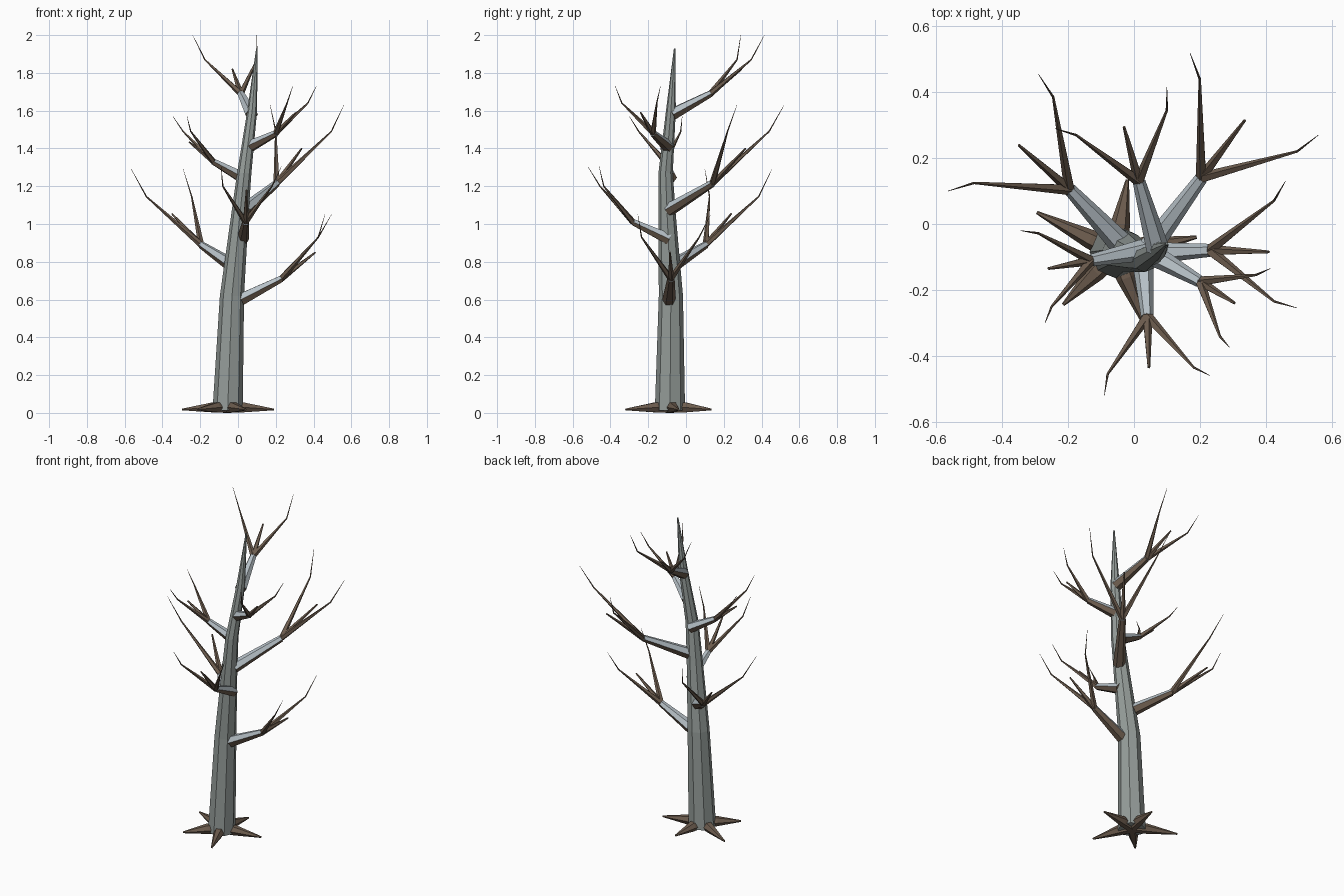
import bpy
import math
from mathutils import Vector

cube = bpy.data.objects.get("Cube")
if cube:
    bpy.data.objects.remove(cube, do_unlink=True)


def material(name, rgb):
    mat = bpy.data.materials.new(name)
    mat.use_nodes = True
    mat.diffuse_color = (*rgb, 1)
    mat.node_tree.nodes["Principled BSDF"].inputs["Base Color"].default_value = (*rgb, 1)
    return mat


GREY = material("grey_bark", (0.3, 0.335, 0.32))
PALE = material("pale_grey_bark", (0.47, 0.53, 0.57))
BROWN = material("brown_wood", (0.155, 0.11, 0.078))


def limb(name, points, radii, sides, mats, level=False):
    """Faceted tapering tube along a path, with flat capped ends."""
    points = [Vector(p) for p in points]
    verts, faces = [], []
    last = len(points) - 1
    for i, (centre, radius) in enumerate(zip(points, radii)):
        along = (points[min(i + 1, last)] - points[max(i - 1, 0)]).normalized()
        if level:
            side, up = Vector((1, 0, 0)), Vector((0, 1, 0))
        else:
            side = Vector((0, 0, 1)).cross(along).normalized()
            up = along.cross(side)
        for k in range(sides):
            a = math.tau * k / sides
            verts.append(centre + radius * (side * math.cos(a) + up * math.sin(a)))
    for i in range(last):
        for k in range(sides):
            a, b = i * sides + k, i * sides + (k + 1) % sides
            faces.append((a, b, b + sides, a + sides))
    faces.append(tuple(reversed(range(sides))))
    faces.append(tuple(range(last * sides, (last + 1) * sides)))
    mesh = bpy.data.meshes.new(name)
    mesh.from_pydata(verts, [], faces)
    for mat in mats:
        mesh.materials.append(mat)
    # upper faces keep the first colour, undersides take the second
    if len(mats) > 1:
        for poly in mesh.polygons:
            poly.material_index = int(poly.normal.z < 0.02)
    obj = bpy.data.objects.new(name, mesh)
    bpy.context.collection.objects.link(obj)


# Trunk
limb("trunk",
     [(-0.055, -0.085, 0.012), (-0.032, -0.08, 0.62), (0.01, -0.1, 1.05),
      (0.033, -0.108, 1.27), (0.075, -0.08, 1.6), (0.1, -0.06, 1.93)],
     [0.08, 0.064, 0.046, 0.038, 0.026, 0.004], 8, [GREY], level=True)

# Roots, meeting under the trunk
foot = Vector((-0.055, -0.085, 0.027))
root_tips = [(0.19, -0.04), (-0.02, 0.135), (-0.295, 0.035), (-0.215, -0.245), (0.04, -0.32)]
for n, tip in enumerate(root_tips):
    end = Vector((*tip, 0.018))
    knee = foot + (end - foot).normalized() * 0.085
    knee.z = 0.029
    limb(f"root_{n + 1}", [foot, knee, end], [0.031, 0.03, 0.005], 6, [BROWN])


def branch(name, thick, start, fork, spike, bend_z, tip_z, twigs):
    """Thick bough ending in one straight spike and two bent twigs."""
    limb(name, [start, fork], [thick, thick * 0.55], 6, [PALE, BROWN])
    base = thick * 0.48
    limb(name + "_spike", [fork, spike], [base, 0.0045], 5, [BROWN])
    for n, (bend, tip) in enumerate(twigs):
        limb(f"{name}_twig_{n + 1}", [fork, (*bend, bend_z), (*tip, tip_z)],
             [base, 0.004, 0.0008], 5, [BROWN])


# Branches, from lowest to highest
branch("low_left_branch", 0.036, (0.015, -0.09, 0.6), (0.23, -0.08, 0.71), (0.41, -0.085, 0.85),
       0.93, 1.05, [((0.425, 0.07), (0.46, 0.13)), ((0.425, -0.235), (0.495, -0.255))])
branch("low_back_branch", 0.036, (-0.045, -0.055, 0.79), (-0.195, 0.105, 0.89), (-0.35, 0.24, 1.055),
       1.145, 1.29, [((-0.245, 0.385), (-0.29, 0.455)), ((-0.485, 0.125), (-0.565, 0.1))])
branch("front_branch", 0.034, (0.025, -0.09, 0.92), (0.04, -0.28, 1.01), (0.045, -0.435, 1.18),
       1.2, 1.305, [((-0.08, -0.455), (-0.09, -0.52)), ((0.18, -0.435), (0.23, -0.46))])
branch("back_left_branch", 0.036, (0.035, -0.09, 1.075), (0.205, 0.14, 1.215), (0.337, 0.315, 1.4),
       1.49, 1.63, [((0.2, 0.44), (0.17, 0.52)), ((0.495, 0.22), (0.56, 0.27))])
branch("right_branch", 0.033, (0.025, -0.08, 1.245), (-0.13, -0.11, 1.33), (-0.26, -0.135, 1.435),
       1.49, 1.57, [((-0.25, -0.25), (-0.27, -0.3)), ((-0.29, -0.028), (-0.345, -0.02))])
branch("high_left_branch", 0.033, (0.06, -0.095, 1.41), (0.2, -0.175, 1.48), (0.305, -0.24, 1.59),
       1.64, 1.73, [((0.37, -0.155), (0.415, -0.135)), ((0.26, -0.34), (0.29, -0.375))])
branch("top_branch", 0.035, (0.072, -0.075, 1.58), (0.015, 0.13, 1.69), (-0.03, 0.295, 1.82),
       1.87, 2.0, [((-0.175, 0.27), (-0.24, 0.29)), ((0.1, 0.345), (0.1, 0.415))])
